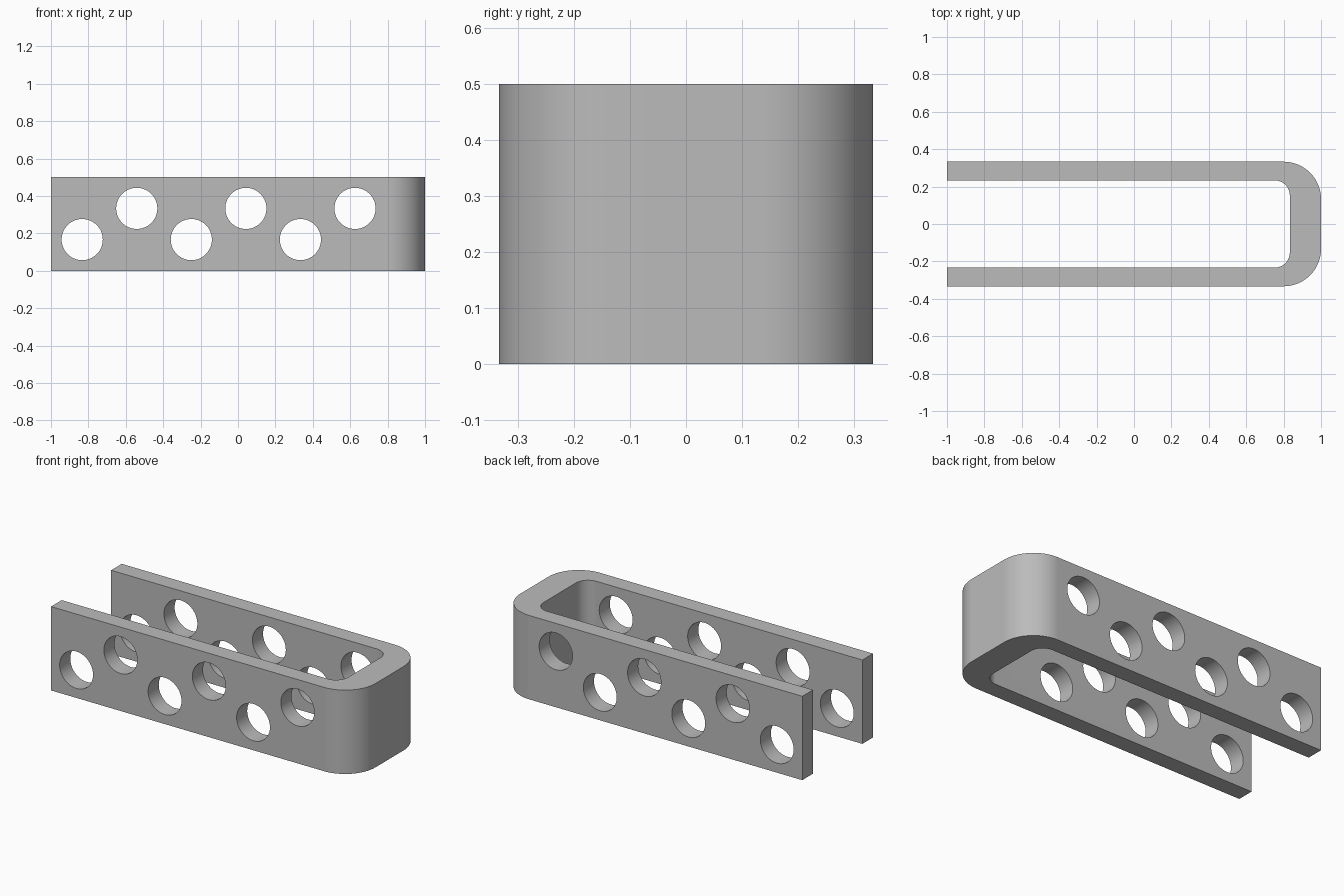
import bpy, bmesh
from math import sin, cos, pi, radians
from mathutils import Matrix

cube = bpy.data.objects.get("Cube")
if cube:
    bpy.data.objects.remove(cube, do_unlink=True)

HEIGHT = 0.5
HOLE_RADIUS = 0.11

grey = bpy.data.materials.new("plain grey")
grey.use_nodes = True
colour = (0.5, 0.5, 0.5, 1)
grey.diffuse_color = colour
grey.node_tree.nodes["Principled BSDF"].inputs["Base Color"].default_value = colour


def new_object(name, bm):
    bmesh.ops.recalc_face_normals(bm, faces=bm.faces)
    mesh = bpy.data.meshes.new(name)
    bm.to_mesh(mesh)
    bm.free()
    obj = bpy.data.objects.new(name, mesh)
    bpy.context.collection.objects.link(obj)
    return obj


def rounded_u(end_x, half_width, radius, steps=16):
    """Open U outline, running from the front leg tip to the back leg tip."""
    arc = [(end_x - radius + radius * sin(a), -half_width + radius - radius * cos(a))
           for a in (pi / 2 * i / steps for i in range(steps + 1))]
    front = [(-1, -half_width)] + arc
    return front + [(x, -y) for x, y in reversed(front)]


# U-shaped bracket: outer and inner outlines joined in a band and extruded
outer = rounded_u(1, 0.333, 0.2)
inner = rounded_u(0.833, 0.233, 0.08)
bm = bmesh.new()
band = bm.faces.new([bm.verts.new((x, y, 0)) for x, y in outer + inner[::-1]])
top = bmesh.ops.extrude_face_region(bm, geom=[band])["geom"]
bmesh.ops.translate(bm, vec=(0, 0, HEIGHT),
                    verts=[v for v in top if isinstance(v, bmesh.types.BMVert)])
bracket = new_object("bracket", bm)
bracket.data.materials.append(grey)

# Staggered round holes through both legs
bm = bmesh.new()
for i in range(6):
    z = HEIGHT / 3 * (1 + i % 2)
    place = Matrix.Translation((-0.833 + 0.2917 * i, 0, z)) @ Matrix.Rotation(pi / 2, 4, 'X')
    bmesh.ops.create_cone(bm, cap_ends=True, segments=64, radius1=HOLE_RADIUS,
                          radius2=HOLE_RADIUS, depth=1, matrix=place)
cutter = new_object("hole_cutter", bm)
cutter.data.materials.append(grey)
cutter.hide_render = True
cutter.hide_set(True)

cut = bracket.modifiers.new("holes", 'BOOLEAN')
cut.operation = 'DIFFERENCE'
cut.solver = 'EXACT'
cut.object = cutter

# Bake the holes, then shade the curves smooth with sharp rims
bpy.ops.object.select_all(action='DESELECT')
bpy.context.view_layer.objects.active = bracket
bracket.select_set(True)
bpy.ops.object.modifier_apply(modifier=cut.name)
bpy.data.objects.remove(cutter, do_unlink=True)
bpy.ops.object.shade_smooth_by_angle(angle=radians(30))
normals = bracket.modifiers.new("flat sides", 'WEIGHTED_NORMAL')
normals.keep_sharp = True
